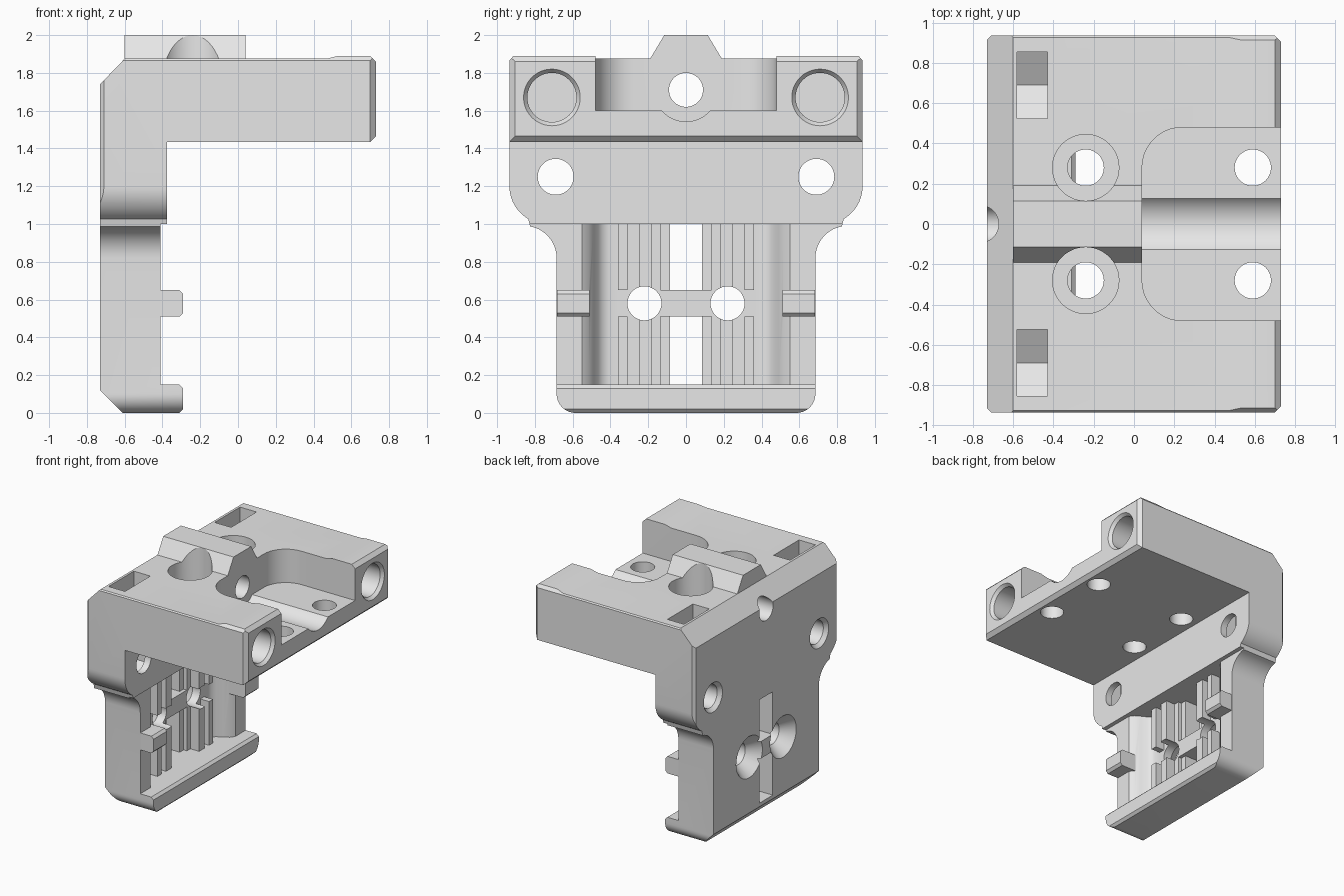
import bpy, bmesh, math

if "Cube" in bpy.data.objects:
    bpy.data.objects.remove(bpy.data.objects["Cube"])

grey = bpy.data.materials.new("light grey plastic")
grey.diffuse_color = (0.8, 0.8, 0.8, 1)
grey.use_nodes = True
grey.node_tree.nodes["Principled BSDF"].inputs["Base Color"].default_value = grey.diffuse_color


def loft(name, axis, rings):
    """Solid through (position, 2D points) rings stacked along an axis."""
    put = {"x": lambda t, u, v: (t, u, v),
           "y": lambda t, u, v: (u, t, v),
           "z": lambda t, u, v: (u, v, t)}[axis]
    bm = bmesh.new()
    loops = [[bm.verts.new(put(t, u, v)) for u, v in pts] for t, pts in rings]
    n = len(loops[0])
    for a, b in zip(loops, loops[1:]):
        for i in range(n):
            j = (i + 1) % n
            bm.faces.new((a[i], a[j], b[j], b[i]))
    bm.faces.new(loops[0])
    bm.faces.new(loops[-1])
    bmesh.ops.recalc_face_normals(bm, faces=bm.faces[:])
    me = bpy.data.meshes.new(name)
    bm.to_mesh(me)
    bm.free()
    me.materials.append(grey)
    ob = bpy.data.objects.new(name, me)
    bpy.context.collection.objects.link(ob)
    return ob


def prism(name, axis, pts, a, b):
    return loft(name, axis, [(a, pts), (b, pts)])


def box(name, x, y, z):
    return prism(name, "z", [(x[0], y[0]), (x[1], y[0]), (x[1], y[1]), (x[0], y[1])], *z)


def arc(cx, cy, r, a0, a1, n=10):
    angs = [math.radians(a0 + (a1 - a0) * i / n) for i in range(n + 1)]
    return [(cx + r * math.cos(a), cy + r * math.sin(a)) for a in angs]


def drill(name, axis, cu, cv, steps):
    """Round cutter with (position, radius) steps."""
    return loft(name, axis, [(t, arc(cu, cv, r, 0, 360, 48)[:-1]) for t, r in steps])


def mirrored(half):
    """Close a right-hand half outline across the vertical axis."""
    return half + [(-u, v) for u, v in reversed(half)]


def combine(op, tool):
    m = body.modifiers.new("combine", "BOOLEAN")
    m.operation, m.object, m.solver = op, tool, "EXACT"
    bpy.ops.object.modifier_apply(modifier=m.name)
    bpy.data.objects.remove(tool)


def cut(tool):
    combine("DIFFERENCE", tool)


def add(tool):
    combine("UNION", tool)


# Main body: side profile, trimmed by the end outline and the plan outline
side = [(-.61, 0), (-.31, 0), (-.29, .02), (-.29, .13), (-.31, .15), (-.41, .15),
        (-.41, 1), (-.375, 1), (-.375, 1.435), (.70, 1.435), (.73, 1.465),
        (.73, 1.86), (.70, 1.89), (.53, 1.89), (.47, 1.875), (-.60, 1.875),
        (-.73, 1.74), (-.73, .12)]
body = prism("bracket_body", "y", side, -1, 1)
bpy.context.view_layer.objects.active = body
body.select_set(True)
end = (arc(.585, .1, .1, -90, 0) + arc(.855, .82, .17, 180, 100)
       + arc(.735, 1.2, .2, -60, 0) + [(.935, 1.865), (.91, 1.895)])
combine("INTERSECT", prism("end_outline", "x", mirrored(end), -1, 1))
plan = [(-.71, -.935), (.70, -.935), (.73, -.905), (.73, .905), (.70, .935),
        (-.71, .935), (-.73, .915), (-.73, -.915)]
combine("INTERSECT", prism("plan_outline", "z", plan, -.2, 2.2))

# Ridge on top
add(prism("top_ridge", "x", mirrored([(.19, 1.7), (.19, 1.875), (.115, 2.0)]), -.60, .04))

# Recess in the lower plate with sloped smooth sides
half = [(.41, -.56), (.44, -.55), (.465, -.525), (.49, -.475), (.515, -.435), (.55, -.41), (.55, -.2)]
cut(prism("plate_recess", "z", [(x, y) for y, x in mirrored(half)], .15, 1.0))

# Open pocket with a trough in its floor
pocket = [(.8, .48)] + arc(.24, .28, .2, 90, 180) + arc(.24, -.28, .2, 180, 270) + [(.8, -.48)]
cut(prism("front_pocket", "z", pocket, 1.6, 2.2))
cut(drill("pocket_trough", "x", 0, 1.71, [(.04, .168), (.8, .168)]))

# Long adjuster hole through the ridge
cut(drill("adjuster_hole", "x", 0, 1.71, [(-.8, .09), (.1, .09)]))

# Slots, reliefs and ribs in the lower plate, below and above the cross bar
for z in ((.15, .51), (.65, 1.0)):
    cut(box("slot_relief", (-.59, -.5), (-.135, .135), z))
    cut(box("plate_slot", (-.8, -.5), (-.085, .085), z))
    for s in (-1, 1):
        for a, b in ((.18, .25), (.31, .36)):
            add(box("grip_rib", (-.62, -.48), sorted((s * a, s * b)), z))

for s in (-1, 1):
    # Side tabs on the rim
    tab = [(-.5, .51), (-.31, .51), (-.29, .53), (-.29, .63), (-.31, .65), (-.5, .65)]
    add(prism("side_tab", "y", tab, *sorted((s * .51, s * .683))))
    # Countersunk holes in the lower plate
    cut(drill("countersunk_hole", "x", s * .22, .58,
              [(-.74, .175), (-.73, .17), (-.63, .09), (-.3, .09)]))
    # Upper plate bolts with nut slots dropped in from the top
    cut(drill("bolt_hole", "x", s * .69, 1.25, [(-.74, .13), (-.70, .095), (-.3, .095)]))
    nut = [(s * y, z) for y, z in ((.525, 2.1), (.525, 1.155), (.69, 1.06), (.855, 1.155), (.855, 2.1))]
    cut(prism("nut_slot", "x", nut, -.58, -.43))
    # Blind round sockets in the front face
    cut(drill("round_socket", "x", s * .71, 1.67, [(0, .13), (.705, .13), (.73, .15), (.75, .15)]))
    # Vertical screw holes, the rear pair counterbored
    cut(drill("rear_screw_hole", "z", -.24, s * .28, [(1.3, .09), (1.8, .09)]))
    cut(drill("rear_counterbore", "z", -.24, s * .28, [(1.69, .165), (2.2, .165)]))
    cut(drill("front_screw_hole", "z", .59, s * .28, [(1.3, .09), (1.8, .09)]))

bpy.ops.object.shade_smooth_by_angle(angle=math.radians(28))
